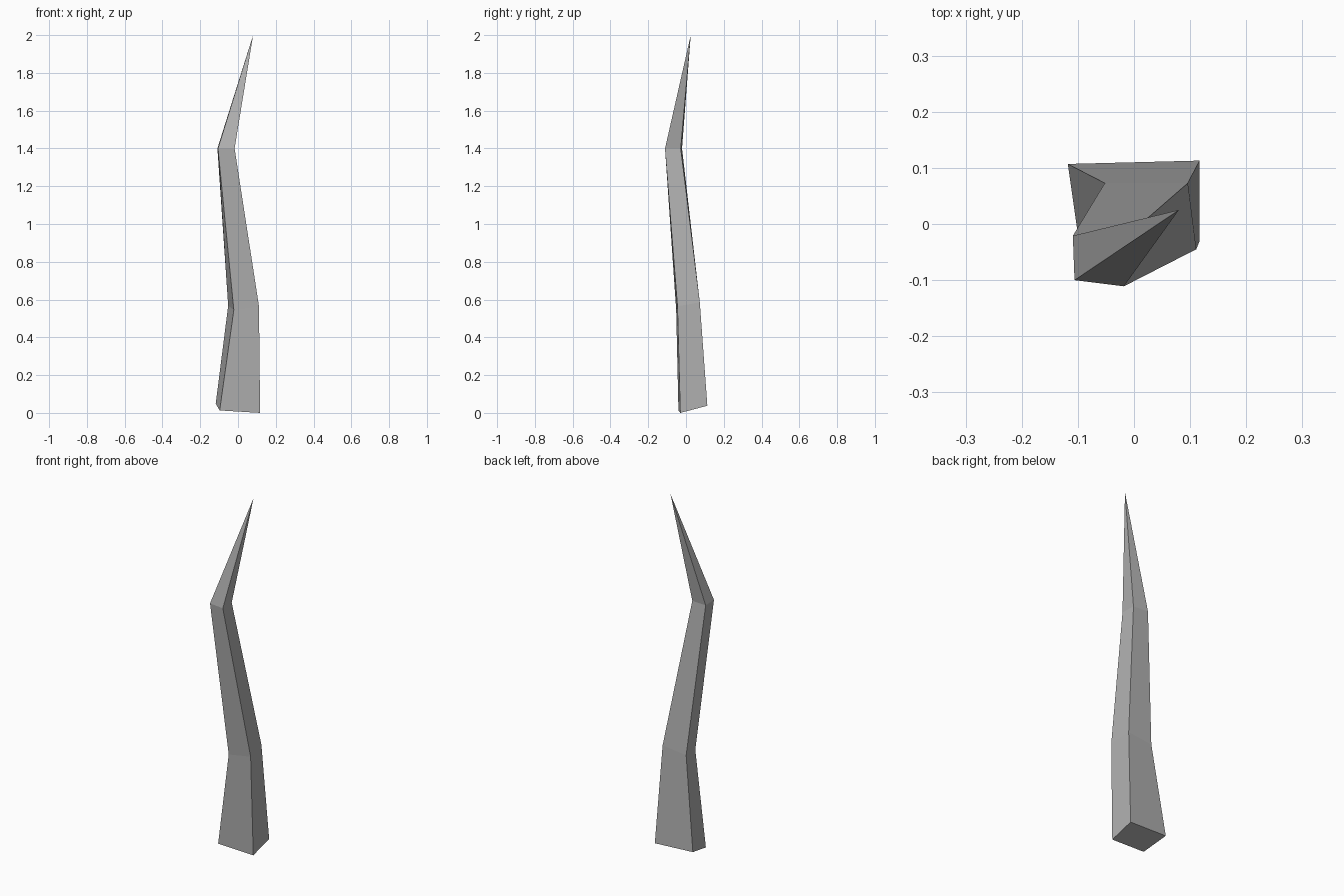
import bpy, bmesh

if "Cube" in bpy.data.objects:
    bpy.data.objects.remove(bpy.data.objects["Cube"])

# Four-sided cross-sections up the spike: front left, front right, back right, back left
SECTIONS = [
    [(-0.097, -0.04, 0.013), (0.117, -0.03, 0.0), (0.117, 0.113, 0.038), (-0.118, 0.107, 0.048)],
    [(-0.022, -0.052, 0.545), (0.111, -0.045, 0.565), (0.096, 0.073, 0.585), (-0.052, 0.073, 0.568)],
    [(-0.106, -0.10, 1.40), (-0.018, -0.111, 1.40), (-0.02, -0.028, 1.40), (-0.109, -0.021, 1.40)],
]
TIP = (0.08, 0.025, 2.0)

bm = bmesh.new()
rings = [[bm.verts.new(p) for p in section] for section in SECTIONS]
tip = bm.verts.new(TIP)

# Slanted base cap
bm.faces.new(rings[0][::-1])

# Bent shaft and pointed end
for i in range(4):
    j = (i + 1) % 4
    for low, high in zip(rings, rings[1:]):
        bm.faces.new((low[i], low[j], high[j], high[i]))
    bm.faces.new((rings[-1][i], rings[-1][j], tip))

bmesh.ops.recalc_face_normals(bm, faces=bm.faces)
mesh = bpy.data.meshes.new("bent_spike")
bm.to_mesh(mesh)
bm.free()

# Dark grey surface
grey = bpy.data.materials.new("dark_grey")
grey.diffuse_color = (0.43, 0.43, 0.43, 1)
grey.use_nodes = True
grey.node_tree.nodes["Principled BSDF"].inputs["Base Color"].default_value = grey.diffuse_color
mesh.materials.append(grey)

bpy.context.collection.objects.link(bpy.data.objects.new("bent_spike", mesh))
